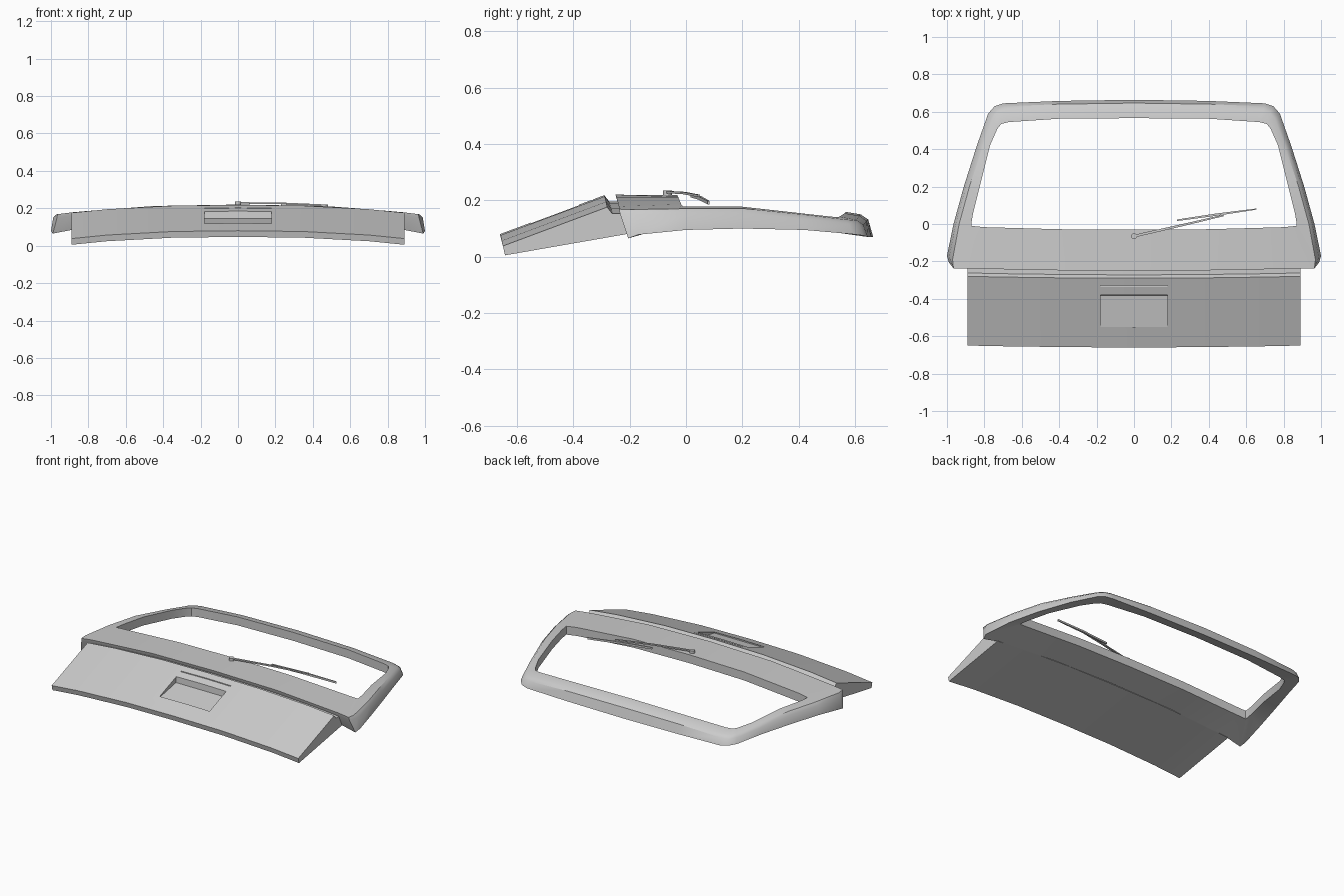
import bpy, bmesh, math
from mathutils import Vector

cube = bpy.data.objects.get("Cube")
if cube:
    bpy.data.objects.remove(cube, do_unlink=True)

paint = bpy.data.materials.new("light_grey_paint")
paint.use_nodes = True
GREY = (0.6, 0.6, 0.6, 1)
paint.diffuse_color = GREY
for node in paint.node_tree.nodes:
    if node.type == 'BSDF_PRINCIPLED':
        node.inputs["Base Color"].default_value = GREY


def crown(x):
    """Drop of the skin away from the centre line."""
    return -0.042 * (abs(x) / 0.89) ** 2.5


def lerp_table(table, t):
    for (a, za), (b, zb) in zip(table, table[1:]):
        if t <= b:
            return za + (zb - za) * max(0, (t - a) / (b - a))
    return table[-1][1]


def loft(name, sections, wrap_sections=False):
    """Skin closed cross-sections, capping the ends unless they wrap round."""
    bm = bmesh.new()
    rows = [[bm.verts.new(p) for p in s] for s in sections]
    pairs = list(zip(rows, rows[1:]))
    if wrap_sections:
        pairs.append((rows[-1], rows[0]))
    else:
        bm.faces.new(rows[0])
        bm.faces.new(rows[-1])
    for a, b in pairs:
        for i in range(len(a)):
            j = (i + 1) % len(a)
            bm.faces.new((a[i], a[j], b[j], b[i]))
    bmesh.ops.recalc_face_normals(bm, faces=bm.faces)
    mesh = bpy.data.meshes.new(name)
    bm.to_mesh(mesh)
    bm.free()
    mesh.materials.append(paint)
    obj = bpy.data.objects.new(name, mesh)
    bpy.context.collection.objects.link(obj)
    return obj


def smooth(obj, degrees):
    bpy.ops.object.select_all(action='DESELECT')
    obj.select_set(True)
    bpy.context.view_layer.objects.active = obj
    bpy.ops.object.shade_smooth_by_angle(angle=math.radians(degrees))


def prism(name, profile, half_width):
    return loft(name, [[(x, y, z) for y, z in profile] for x in (-half_width, half_width)])


# Window frame: flange edge, shoulder and window opening, front centre to rear centre
HEIGHT = [(-0.25, 0.22), (0, 0.218), (0.2, 0.212), (0.4, 0.185), (0.55, 0.162), (0.62, 0.15)]
FRAME = [
    ((0, -0.2, 0.125), (0, -0.25), (0, -0.03)),
    ((0.45, -0.2, 0.118), (0.45, -0.247), (0.4, -0.028)),
    ((0.885, -0.2, 0.085), (0.885, -0.238), (0.8, -0.017)),
    ((0.99, -0.205, 0.065), (0.965, -0.237), (0.87, -0.01)),
    ((1, -0.17, 0.078), (0.97, -0.19), (0.87, 0)),
    ((0.965, 0, 0.095), (0.935, 0), (0.862, 0.05)),
    ((0.91, 0.2, 0.1), (0.88, 0.2), (0.825, 0.2)),
    ((0.84, 0.42, 0.095), (0.81, 0.41), (0.77, 0.42)),
    ((0.78, 0.59, 0.08), (0.755, 0.56), (0.73, 0.51)),
    ((0.745, 0.63, 0.075), (0.725, 0.595), (0.71, 0.535)),
    ((0.7, 0.645, 0.07), (0.69, 0.605), (0.67, 0.545)),
    ((0.4, 0.658, 0.07), (0.4, 0.615), (0.4, 0.563)),
    ((0, 0.664, 0.07), (0, 0.62), (0, 0.566)),
]


def skin(x, y):
    return Vector((x, y, lerp_table(HEIGHT, y) + crown(x)))


sections = []
for edge, shoulder, window in FRAME:
    low, top, inner = Vector(edge), skin(*shoulder), skin(*window)
    bulge = 0.6 if low.y > -0.19 else 0.1
    rounded = top.lerp(low, bulge)
    rounded.z = top.z - 0.018
    sections.append([low, rounded, top, inner, inner - Vector((0, 0, 0.055))])
mirrored = [[Vector((-p.x, p.y, p.z)) for p in s] for s in sections[-2:0:-1]]
smooth(loft("window_frame", sections + mirrored, wrap_sections=True), 35)

# Lower panel: a wedge section crowned across the width
PANEL = [(-0.66, 0.08), (-0.29, 0.218), (-0.272, 0.195),
         (-0.235, 0.195), (-0.205, 0.125), (-0.652, 0.047)]
stations = [-0.89, -0.7, -0.35, 0, 0.35, 0.7, 0.89]
panel = loft("lower_panel", [
    [(x, y + 0.013 * x * x, z + crown(x)) for y, z in PANEL] for x in stations])

# Handle recess and the thin slot above it
recess = prism("recess_cutter", [(-0.55, 0.112), (-0.382, 0.145), (-0.373, 0.26), (-0.55, 0.26)], 0.18)
slot = prism("slot_cutter", [(-0.336, 0.192), (-0.33, 0.192), (-0.33, 0.26), (-0.336, 0.26)], 0.18)
for cutter in (recess, slot):
    cut = panel.modifiers.new(cutter.name, 'BOOLEAN')
    cut.operation = 'DIFFERENCE'
    cut.solver = 'EXACT'
    cut.object = cutter
    bpy.context.view_layer.objects.active = panel
    bpy.ops.object.modifier_apply(modifier=cut.name)
    bpy.data.objects.remove(cutter, do_unlink=True)
smooth(panel, 20)


# Wiper: tapered bars following a path
def bar(name, path, widths, thickness):
    pts = [Vector(p) for p in path]
    along = pts[-1] - pts[0]
    side = Vector((-along.y, along.x, 0)).normalized()
    up = Vector((0, 0, thickness / 2))
    return loft(name, [
        [p + side * w + up, p - side * w + up, p - side * w - up, p + side * w - up]
        for p, w in zip(pts, widths)])


bar("wiper_arm", [(0, -0.065, 0.229), (0.25, -0.008, 0.226), (0.48, 0.046, 0.216)],
    (0.007, 0.006, 0.004), 0.008)
bar("wiper_blade", [(0.23, 0.02, 0.217), (0.44, 0.05, 0.208), (0.655, 0.08, 0.192)],
    (0.004, 0.006, 0.003), 0.012)
bpy.ops.mesh.primitive_cylinder_add(vertices=12, radius=0.016, depth=0.03, location=(0, -0.065, 0.22))
pivot = bpy.context.object
pivot.name = "wiper_pivot"
pivot.data.materials.append(paint)
smooth(pivot, 40)
